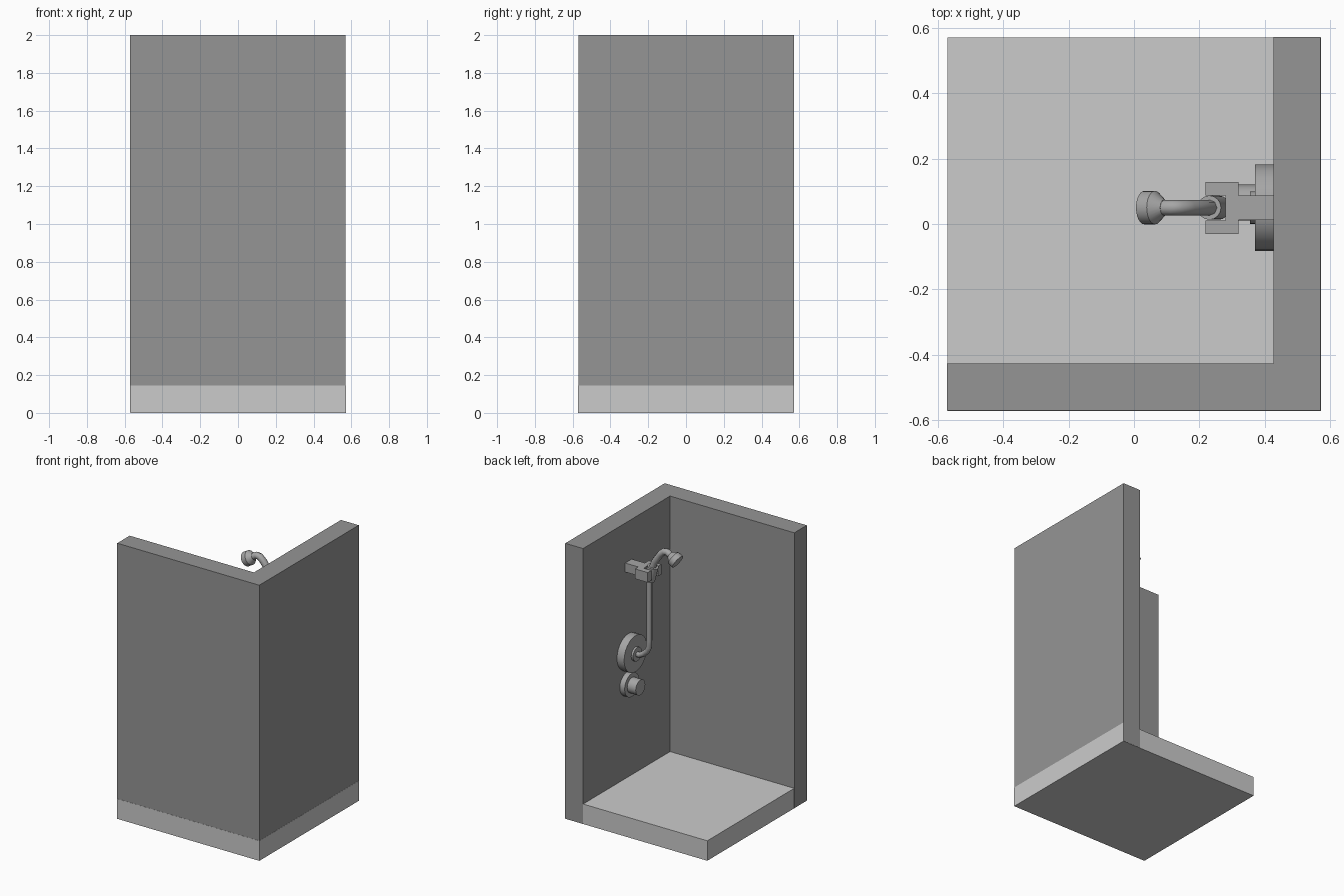
import bpy
from mathutils import Vector

if "Cube" in bpy.data.objects:
    bpy.data.objects.remove(bpy.data.objects["Cube"])


def material(name, v):
    m = bpy.data.materials.new(name)
    m.diffuse_color = (v, v, v, 1)
    m.use_nodes = True
    m.node_tree.nodes["Principled BSDF"].inputs["Base Color"].default_value = m.diffuse_color
    return m


LIGHT = material("tray_grey", 0.8)
DARK = material("wall_grey", 0.3)
METAL = material("fitting_grey", 0.38)


def box(name, lo, hi, mat):
    lo, hi = Vector(lo), Vector(hi)
    bpy.ops.mesh.primitive_cube_add(size=1, location=(lo + hi) / 2)
    o = bpy.context.object
    o.name = name
    o.scale = hi - lo
    bpy.ops.object.transform_apply(location=False, rotation=False, scale=True)
    o.data.materials.append(mat)
    return o


def tube(name, a, b, r1, r2=None, sides=24):
    """Cylinder or cone from point a (radius r1) to point b (radius r2)."""
    a, b = Vector(a), Vector(b)
    d = b - a
    bpy.ops.mesh.primitive_cone_add(vertices=sides, radius1=r1, radius2=r1 if r2 is None else r2,
                                    depth=d.length, location=(a + b) / 2,
                                    rotation=d.to_track_quat('Z', 'Y').to_euler())
    o = bpy.context.object
    o.name = name
    o.data.materials.append(METAL)
    bpy.ops.object.shade_smooth_by_angle()
    return o


def pipe(name, pts, radius):
    """Round pipe along a path in the x-z plane at the fittings' centre line."""
    c = bpy.data.curves.new(name, 'CURVE')
    c.dimensions = '3D'
    c.bevel_depth = radius
    c.bevel_resolution = 2
    c.use_fill_caps = True
    s = c.splines.new('POLY')
    s.points.add(len(pts) - 1)
    for p, (x, z) in zip(s.points, pts):
        p.co = (x, CY, z, 1)
    o = bpy.data.objects.new(name, c)
    bpy.context.collection.objects.link(o)
    c.materials.append(METAL)


CY = 0.05      # centre line of the fittings
WALL = 0.427   # inner face of the side wall
E = 0.001      # tiny step between coplanar faces

# Tray and two walls
box("shower_tray", (-0.57, -0.571, 0), (0.571, 0.57, 0.145), LIGHT)
box("front_wall", (-0.571, -0.57, E), (WALL, -WALL, 2), DARK)
box("side_wall", (WALL, -0.57, E), (0.57, 0.571, 2), DARK)

# Mixer disc with collar
tube("mixer_disc", (WALL, CY, 1.053), (0.37, CY, 1.053), 0.132)
tube("mixer_collar", (0.375, CY, 1.053), (0.355, CY, 1.053), 0.05)

# Tap knob below the mixer
tube("knob_plate", (WALL, 0.065, 0.827), (0.388, 0.065, 0.827), 0.085)
tube("knob", (0.39, 0.065, 0.827), (0.32, 0.065, 0.827), 0.055)

# Riser pipe
pipe("riser_pipe", [(0.37, 1.053), (0.335, 1.053), (0.305, 1.07), (0.275, 1.10),
                    (0.262, 1.13), (0.26, 1.18), (0.26, 1.64)], 0.02)

# Wall bracket and forked holder
box("wall_bracket", (0.31, 0.012, 1.645), (WALL + E, 0.087, 1.71), METAL)
box("holder_back", (0.28, -0.03, 1.64), (0.32, 0.128, 1.712), METAL)
for name, y in (("holder_prong_a", -0.03), ("holder_prong_b", 0.087)):
    box(name, (0.218, y, 1.64), (0.281, y + 0.041, 1.712), METAL)

# Shower arm with coupling and head
tube("arm_coupling", (0.258, CY, 1.62), (0.23, CY, 1.725), 0.037, sides=16)
pipe("shower_arm", [(0.24, 1.70), (0.215, 1.765), (0.17, 1.83), (0.14, 1.856),
                    (0.115, 1.86), (0.08, 1.838)], 0.024)
neck, axis = Vector((0.092, CY, 1.845)), Vector((-0.86, 0, -0.5))
tube("head_cone", neck, neck + axis * 0.032, 0.024, 0.051)
tube("shower_head", neck + axis * 0.032, neck + axis * 0.07, 0.051)
